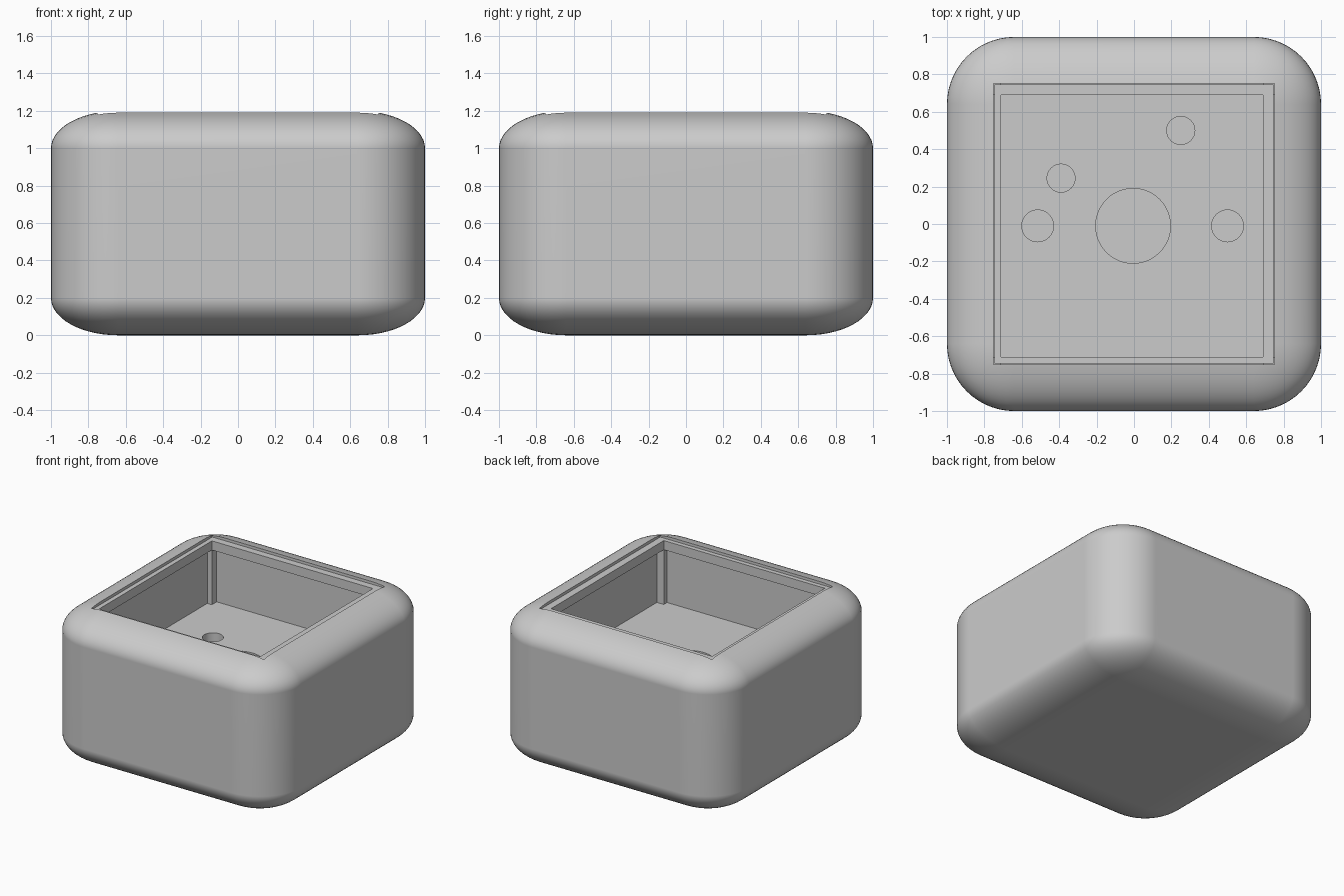
import bpy
import bmesh
from mathutils import Matrix, Vector

default = bpy.data.objects.get("Cube")
if default:
    bpy.data.objects.remove(default, do_unlink=True)

GREY = (0.6, 0.6, 0.6, 1.0)
mat = bpy.data.materials.new("light_grey")
mat.use_nodes = True
mat.diffuse_color = GREY
mat.node_tree.nodes["Principled BSDF"].inputs["Base Color"].default_value = GREY

FLOOR = 0.67        # cavity floor height
WALL = 0.75         # half width of the cavity
SHELF = 1.10        # top of the posts, underside of the frame
LOW, HIGH = -0.71, 0.69   # frame opening limits, same in x and y


def finish(name, bm):
    mesh = bpy.data.meshes.new(name)
    bmesh.ops.recalc_face_normals(bm, faces=bm.faces)
    bm.to_mesh(mesh)
    bm.free()
    mesh.materials.append(mat)
    obj = bpy.data.objects.new(name, mesh)
    bpy.context.collection.objects.link(obj)
    return obj


def box(name, lo, hi):
    lo, hi = Vector(lo), Vector(hi)
    bm = bmesh.new()
    bmesh.ops.create_cube(bm, size=1, matrix=Matrix.Translation((lo + hi) / 2)
                          @ Matrix.Diagonal((*(hi - lo), 1)))
    return finish(name, bm)


def cylinder(name, x, y, radius, z0, z1):
    bm = bmesh.new()
    bmesh.ops.create_cone(bm, cap_ends=True, segments=48, radius1=radius,
                          radius2=radius, depth=z1 - z0,
                          matrix=Matrix.Translation((x, y, (z0 + z1) / 2)))
    return finish(name, bm)


def apply_modifier(obj, mod):
    bpy.ops.object.select_all(action="DESELECT")
    bpy.context.view_layer.objects.active = obj
    obj.select_set(True)
    bpy.ops.object.modifier_apply(modifier=mod.name)


def cut(obj, cutter):
    mod = obj.modifiers.new("cut", "BOOLEAN")
    mod.operation = "DIFFERENCE"
    mod.solver = "EXACT"
    mod.object = cutter
    apply_modifier(obj, mod)
    bpy.data.objects.remove(cutter, do_unlink=True)


# Rounded body: bevelled while stretched, so the fillets end up flattened
STRETCH = 1.8
bm = bmesh.new()
bmesh.ops.create_cube(bm, size=2, matrix=Matrix.Diagonal((1, 1, 0.6 * STRETCH, 1)))
bmesh.ops.bevel(bm, geom=bm.edges[:], offset=0.36, offset_type="OFFSET",
                segments=14, profile=0.5, affect="EDGES")
bmesh.ops.scale(bm, vec=(1, 1, 1 / STRETCH), verts=bm.verts)
bmesh.ops.translate(bm, vec=(0, 0, 0.6), verts=bm.verts)
body = finish("body", bm)

# Square cavity, open at the top
cut(body, box("cavity_cutter", (-WALL, -WALL, FLOOR), (WALL, WALL, 1.5)))

# Round pockets in the cavity floor: x, y, radius
pockets = [(-0.005, -0.01, 0.2), (-0.515, -0.01, 0.085), (0.5, -0.01, 0.085),
           (0.25, 0.5, 0.075), (-0.39, 0.245, 0.075)]
for x, y, radius in pockets:
    cut(body, cylinder("pocket_cutter", x, y, radius, FLOOR - 0.3, FLOOR + 0.1))

bpy.ops.object.select_all(action="DESELECT")
bpy.context.view_layer.objects.active = body
body.select_set(True)
bpy.ops.object.shade_smooth_by_angle(angle=0.6)
weighted = body.modifiers.new("weighted_normals", "WEIGHTED_NORMAL")
weighted.keep_sharp = True

# Corner posts that carry the frame
for side_x, x in (("right", LOW), ("left", HIGH)):
    for side_y, y in (("front", LOW), ("back", HIGH)):
        edge_x = WALL + 0.01 if x > 0 else -WALL - 0.01
        edge_y = WALL + 0.01 if y > 0 else -WALL - 0.01
        box(f"{side_y}_{side_x}_post",
            (min(x, edge_x), min(y, edge_y), FLOOR - 0.01),
            (max(x, edge_x), max(y, edge_y), SHELF))

# Square frame set just below the rim
frame = box("frame", (-0.745, -0.745, SHELF), (0.745, 0.745, 1.172))
cut(frame, box("opening_cutter", (LOW, LOW, 1), (HIGH, HIGH, 1.3)))
